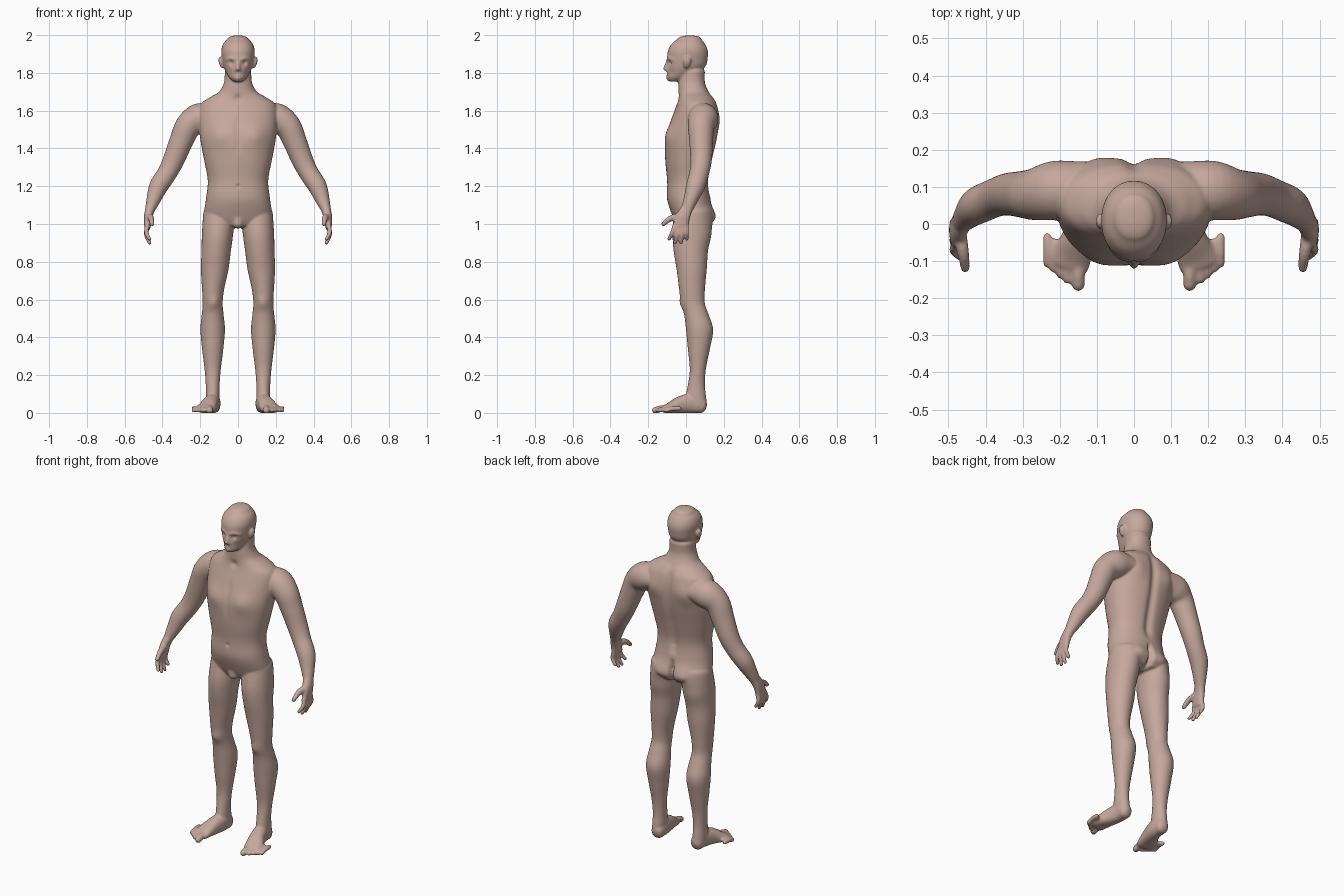
import bpy, bmesh, math
from mathutils import Vector

cube = bpy.data.objects.get("Cube")
if cube:
    bpy.data.objects.remove(cube)

SIDEWAYS, BACKWARD, UPWARD = (Vector(axis) for axis in ((1, 0, 0), (0, 1, 0), (0, 0, 1)))
parts = bmesh.new()


def smooth_path(rows, steps=5):
    """Smooth curve through rows of x, y, z, one radius or two."""
    rows = [Vector(row if len(row) == 5 else (*row, row[-1])) for row in rows]
    path = []
    for index in range(len(rows) - 1):
        before, start = rows[max(index - 1, 0)], rows[index]
        finish, after = rows[index + 1], rows[min(index + 2, len(rows) - 1)]
        leave, arrive = (finish - before) / 2, (after - start) / 2
        for step in range(steps):
            t = step / steps
            ease = t * t * (3 - 2 * t)
            path.append(start.lerp(finish, ease)
                        + leave * (t * (1 - t) ** 2) - arrive * (t * t * (1 - t)))
    return path + [rows[-1]]


def signed_power(value, power):
    return math.copysign(abs(value) ** (2 / power), value)


def tube(rows, reference=BACKWARD, axis=None, mirror=False, power=2, cap=1, sides=32):
    """Closed limb with elliptical sections and rounded ends."""
    path = smooth_path(rows)
    centres = [Vector(point[:3]) for point in path]
    last = len(path) - 1
    rings = []
    for index, point in enumerate(path):
        along = centres[min(index + 1, last)] - centres[max(index - 1, 0)]
        rings.append((centres[index], along.normalized(), point[3], point[4]))

    def rounded_end(ring, direction):
        centre, along, wide, deep = ring
        reach = min(wide, deep) * cap * direction
        angles = [math.pi / 2 * step / 5 for step in range(1, 5)]
        return [(centre + along * reach * math.sin(angle), along,
                 wide * math.cos(angle), deep * math.cos(angle)) for angle in angles]

    rings = rounded_end(rings[0], -1)[::-1] + rings + rounded_end(rings[-1], 1)
    for flip in ((1, -1) if mirror else (1,)):
        loops = []
        for centre, along, wide, deep in rings:
            facing = axis or along
            side = reference.cross(facing).normalized()
            forward = facing.cross(side)
            loop = []
            for corner in range(sides):
                angle = math.tau * corner / sides
                spot = (centre + side * wide * signed_power(math.cos(angle), power)
                        + forward * deep * signed_power(math.sin(angle), power))
                loop.append(parts.verts.new((spot.x * flip, spot.y, spot.z)))
            loops.append(loop)
        for lower, upper in zip(loops, loops[1:]):
            for corner in range(sides):
                following = (corner + 1) % sides
                parts.faces.new((lower[corner], lower[following],
                                 upper[following], upper[corner]))
        parts.faces.new(loops[0])
        parts.faces.new(loops[-1])


def column(rows, lean=lambda height: 0, **options):
    """Upright form from rows of height, front, back and half width."""
    tube([(lean(height), (front + back) / 2, height, half, (back - front) / 2)
          for height, front, back, half in rows], axis=UPWARD, **options)


# Torso and neck
column([(1, -.05, .13, .15), (1.04, -.07, .15, .18), (1.13, -.1, .13, .17),
        (1.23, -.1, .12, .16), (1.34, -.11, .14, .18), (1.45, -.11, .165, .2),
        (1.55, -.08, .175, .21), (1.63, -.05, .165, .2), (1.67, -.04, .145, .15),
        (1.7, -.04, .12, .1), (1.75, -.04, .1, .074), (1.81, -.03, .1, .07)],
       power=2.2, cap=.25, sides=48)
tube([(0, -.03, 1.05, .04), (0, -.04, 1, .03)], cap=.8)

# Head
column([(1.76, -.09, -.02, .03), (1.78, -.1, .03, .05), (1.83, -.1, .1, .075),
        (1.88, -.1, .115, .085), (1.92, -.095, .115, .088), (1.955, -.075, .1, .078),
        (1.98, -.045, .08, .055)], power=2.1, cap=.35, sides=40)
# Nose and nostrils
tube([(0, -.095, 1.86, .01), (0, -.11, 1.82, .012)], cap=.7)
tube([(.01, -.1, 1.82, .008), (.012, -.1, 1.814, .008)], mirror=True)
# Lips
for height in (1.787, 1.774):
    tube([(-.022, -.088, height, .005), (0, -.097, height, .007),
          (.022, -.088, height, .005)])
# Brow ridges and ears
tube([(.01, -.095, 1.87, .009), (.035, -.088, 1.877, .01), (.06, -.066, 1.87, .008)],
     mirror=True)
tube([(.093, .01, 1.877, .01, .018), (.09, .005, 1.855, .012, .02),
      (.083, 0, 1.83, .008, .01)], mirror=True, cap=.7)

# Arms
tube([(.15, .09, 1.57, .07), (.21, .09, 1.557, .08), (.265, .08, 1.515, .07),
      (.3, .08, 1.44, .063), (.34, .08, 1.34, .057), (.375, .07, 1.27, .052),
      (.42, .05, 1.2, .05), (.447, .025, 1.13, .038), (.465, .005, 1.08, .027, .031)],
     mirror=True)
# Palms
tube([(.462, .01, 1.09, .026, .03), (.475, -.015, 1.04, .023, .037),
      (.48, -.03, .98, .016, .043)], mirror=True, power=2.3, cap=.5)
# Fingers, from index to little finger, fanned out, the middle pair longest
for finger in range(4):
    base = -.06 + .021 * finger
    reach = .07 if finger in (0, 3) else .09
    tube([(.48, base, .99, .013), (.486, base * 1.2, .99 - reach / 2, .012),
          (.468, base * 1.5, .99 - reach, .01)], mirror=True, sides=16)
# Thumbs
tube([(.47, -.03, 1.04, .02), (.46, -.08, 1.03, .016), (.455, -.12, 1, .012)],
     reference=UPWARD, mirror=True, sides=16)

# Legs, spreading outward from hip to knee
column([(1.06, -.05, .13, .085), (.95, -.07, .135, .083), (.86, -.066, .117, .078),
        (.76, -.05, .11, .073), (.65, -.036, .1, .058), (.58, -.026, .1, .053),
        (.52, -.01, .12, .058), (.44, 0, .144, .065), (.335, .01, .126, .056),
        (.23, .02, .105, .043), (.15, .01, .1, .037), (.09, 0, .106, .037),
        (.04, .01, .112, .036)],
       lean=lambda height: min(.134, .184 - .08 * height), mirror=True, cap=.6)
# Feet
tube([(.13, .085, .037, .035, .039), (.133, .03, .05, .04, .052),
      (.147, -.03, .043, .044, .045), (.167, -.085, .026, .053, .028),
      (.175, -.11, .02, .053, .021)], reference=UPWARD, mirror=True, power=2.3, cap=.7)
# Toes, the big toe first and the rest stepping outward and back
toes = [(.15, -.163, .018)]
toes += [(.18 + .018 * step, -.15 + .015 * step, .012) for step in range(4)]
for across, tip, radius in toes:
    tube([(across, tip + .07, .024, radius), (across, tip + .03, .022, radius),
          (across, tip, .013, radius)], reference=UPWARD, mirror=True, sides=16)

# Fuse the parts into one skin
bmesh.ops.recalc_face_normals(parts, faces=parts.faces)
rough = bpy.data.meshes.new("body_parts")
parts.to_mesh(rough)
parts.free()
body = bpy.data.objects.new("body", rough)
bpy.context.collection.objects.link(body)
fuse = body.modifiers.new("fuse", "REMESH")
fuse.mode = "VOXEL"
fuse.voxel_size = .006
soften = body.modifiers.new("soften", "SMOOTH")
soften.factor = .5
soften.iterations = 4
bpy.context.view_layer.update()
depsgraph = bpy.context.evaluated_depsgraph_get()
skin = bpy.data.meshes.new_from_object(body.evaluated_get(depsgraph))
body.modifiers.clear()
body.data = skin
bpy.data.meshes.remove(rough)

# Muscles and face: centre, radius and push toward the back
chest, shoulder_blade, buttock = (.095, -.09, 1.47), (.11, .16, 1.55), (.08, .14, 1.04)
kneecap, eye_socket, eyeball = (.126, -.03, .58), (.034, -.09, 1.853), (.034, -.08, 1.852)
cheek, chin, navel, throat = (.05, -.08, 1.8), (0, -.09, 1.762), (0, -.1, 1.2), (0, -.045, 1.665)
brushes = [(chest, .055, -.012), (shoulder_blade, .06, .014), (buttock, .05, .014),
           (kneecap, .03, -.007), (eye_socket, .013, .011), (eyeball, .006, -.005),
           (cheek, .02, .006), (chin, .014, -.006), (navel, .01, .008), (throat, .018, .01)]
# Spine, cleft and breastbone: on the back, depth, width, bottom and top
furrows = [(True, -.014, .024, 1.15, 1.7), (True, -.03, .014, .93, 1.13),
           (False, .005, .016, 1.36, 1.6)]


def falloff(distance, radius):
    return math.exp(-(distance / radius) ** 2)


for vertex in skin.vertices:
    spot = vertex.co.copy()
    spot.x = abs(spot.x)
    for centre, radius, push in brushes:
        vertex.co.y += push * falloff((spot - Vector(centre)).length, radius)
    for on_back, depth, width, bottom, top in furrows:
        inside = min(spot.z - bottom, top - spot.z)
        if inside > 0 and (spot.y > .06) == on_back:
            vertex.co.y += depth * min(1, inside / .06) * falloff(spot.x, width)
    # Flat soles
    vertex.co.z = max(vertex.co.z, 0)
skin.shade_smooth()

# Skin colour
tone = (.56, .39, .335, 1)
material = bpy.data.materials.new("skin")
material.use_nodes = True
material.diffuse_color = tone
material.node_tree.nodes["Principled BSDF"].inputs["Base Color"].default_value = tone
skin.materials.clear()
skin.materials.append(material)
